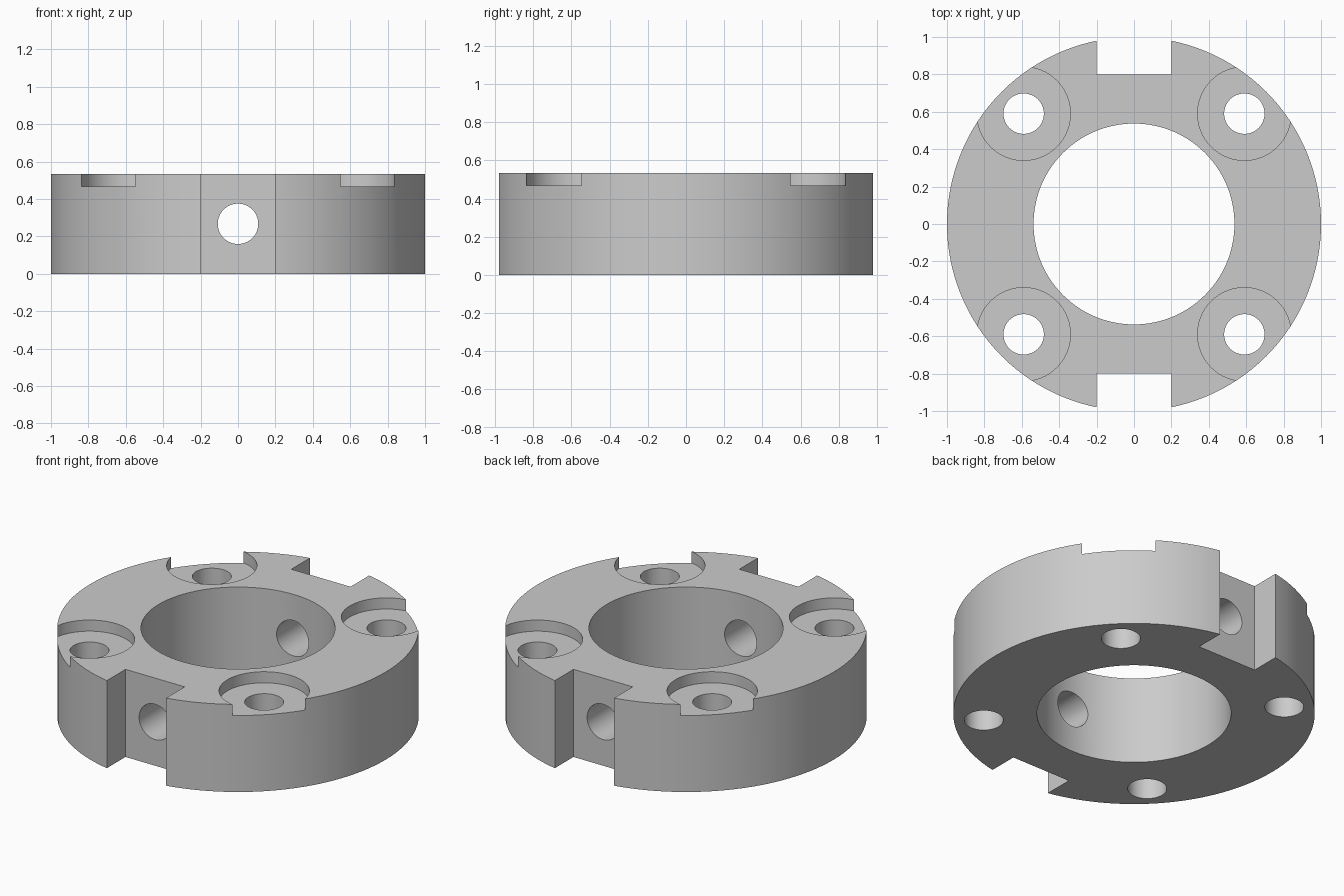
import bpy
import math

cube = bpy.data.objects.get("Cube")
if cube:
    bpy.data.objects.remove(cube, do_unlink=True)

HEIGHT = 0.535
POCKET_FLOOR = 0.467
HOLE_RADIUS = 0.108
BOLT_OFFSET = 0.59

# Plain grey metal
grey = bpy.data.materials.new("grey_metal")
grey.use_nodes = True
colour = (0.6, 0.6, 0.6, 1)
grey.diffuse_color = colour
grey.node_tree.nodes["Principled BSDF"].inputs["Base Color"].default_value = colour


def cylinder(name, radius, depth, location, sides=64, rotation=(0, 0, 0)):
    bpy.ops.mesh.primitive_cylinder_add(vertices=sides, radius=radius, depth=depth,
                                        location=location, rotation=rotation)
    obj = bpy.context.object
    obj.name = name
    return obj


def cut(target, cutter):
    cutter.hide_render = True
    mod = target.modifiers.new(cutter.name, "BOOLEAN")
    mod.operation = "DIFFERENCE"
    mod.solver = "EXACT"
    mod.object = cutter
    bpy.context.view_layer.objects.active = target
    bpy.ops.object.modifier_apply(modifier=mod.name)
    bpy.data.objects.remove(cutter, do_unlink=True)


# Round body
collar = cylinder("clamp_collar", 1, HEIGHT, (0, 0, HEIGHT / 2), 128)
collar.data.materials.append(grey)

# Central bore
cut(collar, cylinder("bore_cutter", 0.537, 2, (0, 0, HEIGHT / 2), 128))

# Bolt holes with shallow pockets that break through the rim
for sx in (-1, 1):
    for sy in (-1, 1):
        x, y = sx * BOLT_OFFSET, sy * BOLT_OFFSET
        cut(collar, cylinder("pocket_cutter", 0.25, 1, (x, y, POCKET_FLOOR + 0.5)))
        cut(collar, cylinder("bolt_hole_cutter", HOLE_RADIUS, 2, (x, y, HEIGHT / 2)))

# Front and back slots
for sy in (-1, 1):
    bpy.ops.mesh.primitive_cube_add(size=1, location=(0, sy * 1.05, HEIGHT / 2))
    slot = bpy.context.object
    slot.name = "slot_cutter"
    slot.scale = (0.4, 0.5, 2)
    bpy.context.view_layer.update()
    cut(collar, slot)

# Cross hole running front to back
cut(collar, cylinder("cross_hole_cutter", HOLE_RADIUS, 3, (0, 0, HEIGHT / 2),
                     rotation=(math.pi / 2, 0, 0)))

# Smooth curved walls, crisp edges
bpy.ops.object.select_all(action="DESELECT")
collar.select_set(True)
bpy.context.view_layer.objects.active = collar
bpy.ops.object.shade_smooth_by_angle(angle=math.radians(25))
